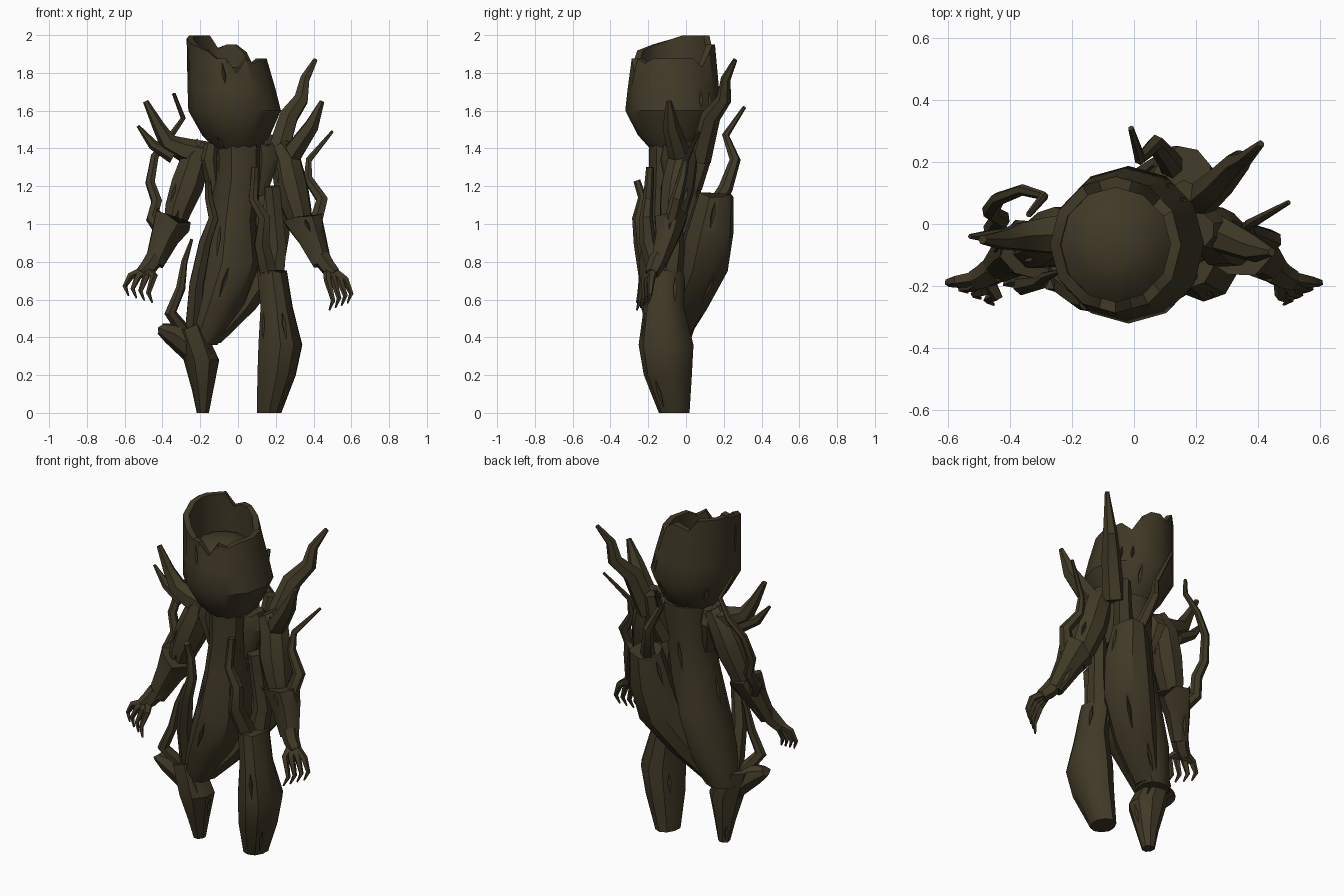
import bpy, bmesh, math, random
from mathutils import Vector

if "Cube" in bpy.data.objects:
    bpy.data.objects.remove(bpy.data.objects["Cube"])

random.seed(4)
bark = bpy.data.materials.new("dark bark")
bark.diffuse_color = (0.052, 0.041, 0.020, 1)
bark.use_nodes = True
bark.node_tree.nodes["Principled BSDF"].inputs["Base Color"].default_value = bark.diffuse_color


def skin(name, groups):
    """Skin groups of vertex rings into closed bodies."""
    bm = bmesh.new()
    for rings in groups:
        vs = [[bm.verts.new(p) for p in r] for r in rings]
        n = len(vs[0])
        for a, b in zip(vs, vs[1:]):
            for k in range(n):
                bm.faces.new((a[k], a[(k + 1) % n], b[(k + 1) % n], b[k]))
        bm.faces.new(vs[0])
        bm.faces.new(vs[-1])
    bmesh.ops.recalc_face_normals(bm, faces=bm.faces)
    me = bpy.data.meshes.new(name)
    bm.to_mesh(me)
    bm.free()
    me.materials.append(bark)
    ob = bpy.data.objects.new(name, me)
    bpy.context.collection.objects.link(ob)
    return ob


def finish(name, rings, cracks=0):
    """Skin the rings, cut a few spindle shaped bark cracks and shade."""
    ob = skin(name, [rings])
    bpy.ops.object.select_all(action='DESELECT')
    bpy.context.view_layer.objects.active = ob
    ob.select_set(True)
    if cracks:
        n, spindles = len(rings[0]), []
        for j, k in enumerate(random.sample(range(n), min(n, cracks))):
            i = j % min(len(rings) - 1, 4)
            a = (rings[i][k] + rings[i][(k + 1) % n]) / 2
            b = (rings[i + 1][k] + rings[i + 1][(k + 1) % n]) / 2
            side = (rings[i][(k + 1) % n] - rings[i][k]).normalized()
            out = side.cross(b - a).normalized()
            spindles.append([[a.lerp(b, f) + side * r * math.cos(q * math.pi / 2)
                              + out * 2 * r * math.sin(q * math.pi / 2) for q in range(4)]
                             for f, r in ((.15, .001), (.45, .011), (.85, .001))])
        cutter = skin(name + " cutter", spindles)
        m = ob.modifiers.new("cracks", 'BOOLEAN')
        m.operation, m.object, m.solver = 'DIFFERENCE', cutter, 'EXACT'
        bpy.ops.object.modifier_apply(modifier=m.name)
        bpy.data.objects.remove(cutter)
    bpy.ops.object.shade_smooth_by_angle(angle=math.radians(35))


def limb(name, pts, sides=8, flat=False, rag=0, cracks=0, deep=1, ridge=0.07):
    """Tapered bark tube through points (x, y, z, radius); deep scales the radius in y."""
    ps = [Vector(p[:3]) for p in pts]
    grain = [1 + random.uniform(-ridge, ridge) for _ in range(sides)]
    rings, u = [], None
    for i, p in enumerate(ps):
        t = (ps[min(i + 1, len(ps) - 1)] - ps[max(i - 1, 0)]).normalized()
        if flat:
            t = Vector((0, 0, -1))
        if u is None:
            u = Vector((1, 0, 0)) if abs(t.x) < 0.85 else Vector((0, 1, 0))
        u = (u - t * u.dot(t)).normalized()
        v = t.cross(u)
        ring = []
        for k in range(sides):
            a = 2 * math.pi * (k + .5) / sides
            q = p + (u * math.cos(a) + v * deep * math.sin(a)) * pts[i][3] * grain[k]
            if i == 0 and rag:
                q -= t * random.uniform(-rag, rag)
            ring.append(q)
        rings.append(ring)
    finish(name, rings, cracks)


def branch(name, r0, r1, *pts, sides=6):
    """Branch that keeps its thickness and narrows quickly at the tip."""
    n = len(pts) - 1
    limb(name, [(*p, r0 + (r1 - r0) * (i / n) ** 1.2) for i, p in enumerate(pts)], sides)


# Hollow stump head: outside, jagged rim, inner wall, domed floor
def rim(k):
    if k in (3, 7, 19, 21):
        return 1.83 if k == 3 else 1.93 if k == 7 else 1.80 if k == 19 else 1.85
    if 8 <= k <= 16:
        return 1.998 - .016 * max(0, k - 11)
    return 1.95 if k in (5, 6) else 1.91 if k == 4 else 1.875


levels = [(1.395, 0, .115), (1.47, -.01, .18), (1.60, -.018, .245), (1.72, -.035, .232),
          (0, -.06, .212), (0, -.06, .178), (1.75, -.055, .18), (1.80, -.055, .13), (1.83, -.055, .06)]
rings = []
for z, cx, r in levels:
    ring = []
    for k in range(24):
        a, f = math.radians(15 * k), 1 if k % 2 == 0 else math.cos(math.radians(15))
        ring.append(Vector((cx + r * f * math.cos(a), -.067 + r * 1.04 * f * math.sin(a), z or rim(k))))
    rings.append(ring)
finish("stump_head", rings, cracks=9)

# Trunk body running into the bent thigh, and the log on its back
limb("torso", [(0, -.045, 1.43, .13), (0, -.05, 1.25, .125), (-.03, -.06, 1.02, .125), (-.04, -.065, .8, .16),
               (-.11, -.07, .58, .15), (-.2, -.08, .36, .09)], 12, True, cracks=7, deep=1.15)
limb("back_log", [(.16, .16, 1.15, .095), (.145, .125, .95, .13), (.1, .085, .75, .14),
                  (-.02, 0, .55, .115), (-.16, -.07, .37, .07)], 9, True, .02, cracks=5)

# Legs
limb("left_leg", [(.18, -.11, .75, .082), (.205, -.12, .56, .088), (.225, -.11, .36, .12),
                  (.205, -.1, .2, .105), (.165, -.065, 0, .067)], 10, True, .012, 6, 1.2, .04)
limb("right_shin", [(-.25, -.12, .45, .085), (-.19, -.12, .28, .1), (-.185, -.11, .12, .06),
                    (-.185, -.1, 0, .034)], 8, True, .02, 4, 1.1)
limb("knee_spur", [(-.42, -.17, .45, .03), (-.35, -.16, .425, .06), (-.2, -.11, .32, .085)], 7, rag=.015)
branch("knee_branch", .04, .008, (-.28, -.14, .42), (-.36, -.2, .53), (-.305, -.19, .66),
       (-.285, -.17, .8), (-.245, -.155, .92))

# Arms with shoulder stumps, flared forearms, clawed hands and cuff branches
for s, side in ((-1, "right"), (1, "left")):
    w = .02 * (s + 1)  # the left arm sits further out and its hand lower
    h = -.02 * (s + 1)
    gap = .042 - .005 * (s + 1)
    limb(side + "_shoulder", [(s * .14, -.05, 1.42, .045), (s * .155, -.04, 1.34, .065),
                              (s * .12, -.05, 1.15, .03)], 8, True, .015, deep=1.5)
    limb(side + "_upper_arm", [(s * .17 + w, -.02, 1.42, .06), (s * .225 + w * .7, -.02, 1.34, .085),
                               (s * .27 + w * .3, -.045, 1.2, .095), (s * .315, -.065, 1.08, .08),
                               (s * .35, -.08, .95, .055)], cracks=4)
    limb(side + "_forearm", [(s * .345, -.08, 1.03, .108), (s * .39, -.1, .93, .079),
                             (s * .445, -.145, .79, .052)], rag=.03, cracks=3, deep=.85)
    branch(side + "_palm", .05, .036, (s * .44, -.14, .82), (s * .475, -.165, .77), (s * .51, -.18, .735))
    for i in range(4):
        # fan of curled fingers, outermost first
        x, z = .60 - gap * i, .64 - .012 * i
        branch(f"{side}_finger_{i + 1}", .026, .005, (s * (.505 - .01 * i), -.175, .75),
               (s * (x - .03), -.185 - .015 * i, .725 + h / 2), (s * x, -.19 - .018 * i, z + .03 + h),
               (s * (x - .02), -.2 - .02 * i, z - .02 + h), sides=5)

# Branches growing from shoulders, cuffs and the back log
branch("right_main_branch", .075, .015, (-.18, -.03, 1.36), (-.29, -.035, 1.39), (-.375, -.04, 1.43),
       (-.425, -.05, 1.52), (-.49, -.05, 1.65))
branch("right_side_branch", .04, .008, (-.34, -.04, 1.36), (-.45, -.04, 1.42), (-.53, -.04, 1.52))
branch("right_cuff_branch", .036, .01, (-.41, -.06, .97), (-.455, -.02, 1.03), (-.43, .02, 1.12),
       (-.465, .04, 1.22), (-.44, .08, 1.36), (-.36, .11, 1.46), (-.29, .09, 1.56), (-.34, .03, 1.69))
branch("left_main_branch", .062, .012, (.2, .07, 1.34), (.27, .13, 1.57), (.335, .2, 1.66),
       (.355, .21, 1.77), (.41, .26, 1.87))
branch("left_front_branch", .065, .014, (.25, -.02, 1.32), (.39, -.08, 1.52), (.445, -.09, 1.65))
branch("left_cuff_branch", .04, .008, (.4, -.09, .97), (.445, -.05, 1.13), (.37, -.02, 1.24),
       (.375, 0, 1.34), (.5, .07, 1.49))
branch("left_back_shoulder", .045, .06, (.16, .1, 1.47), (.15, .085, 1.35), (.1, .03, 1.2))
branch("back_branch", .042, .009, (.14, .16, 1.1), (.11, .21, 1.19), (.07, .26, 1.34), (.02, .21, 1.47),
       (-.01, .31, 1.62))

# Roots winding over the body
branch("right_root", .018, .05, (-.16, -.26, 1.23), (-.155, -.23, 1.14), (-.13, -.255, 1.03),
       (-.175, -.24, .9), (-.22, -.2, .68), (-.24, -.12, .4))
branch("left_root", .02, .055, (.09, -.19, 1.3), (.08, -.2, 1.13), (.14, -.21, 1.03), (.125, -.2, .9),
       (.17, -.13, .7))
branch("hip_root", .045, .06, (.18, -.09, 1.2), (.21, -.06, .88), (.19, -.08, .72))
